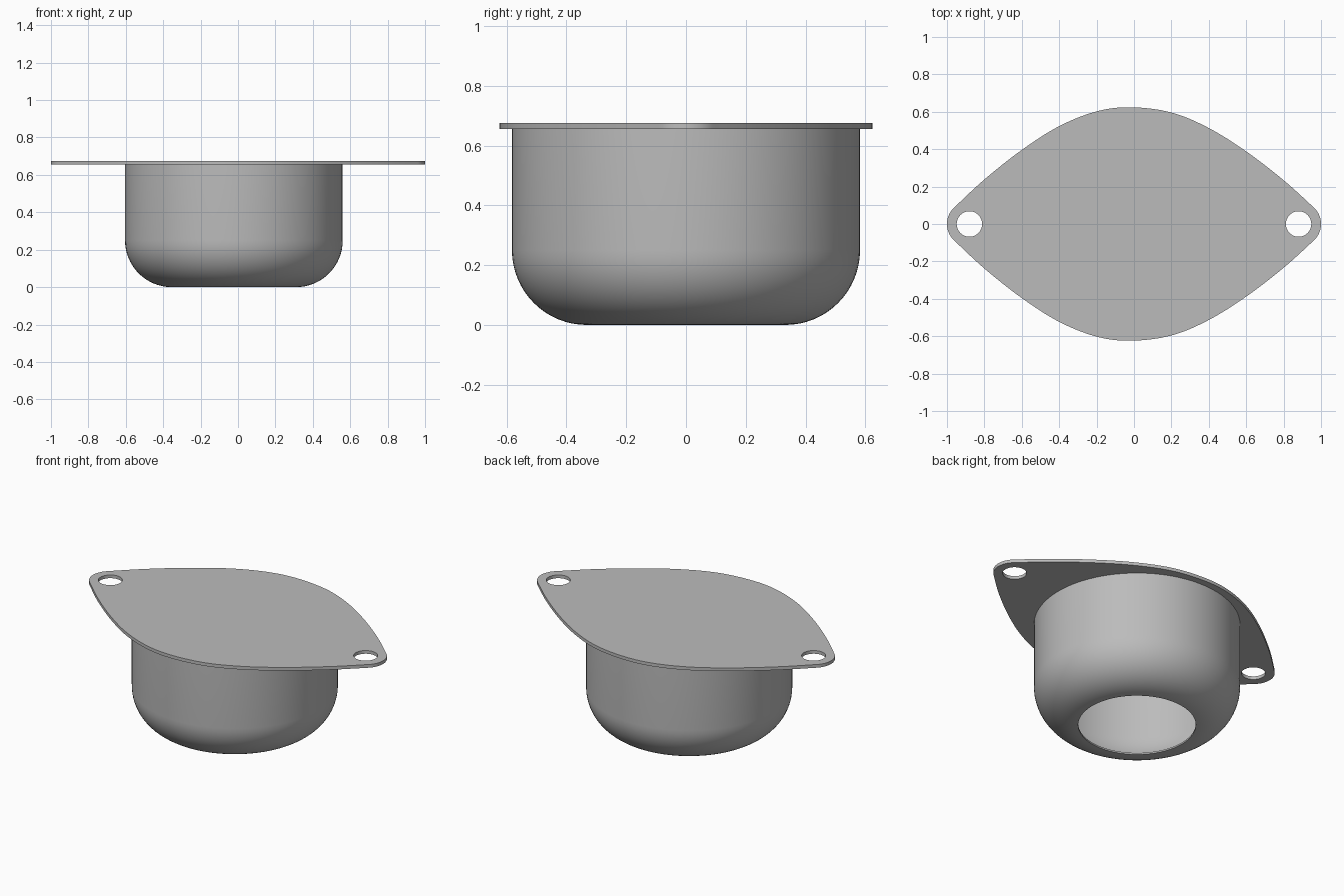
import bpy, bmesh
from math import sin, cos, pi, radians
from mathutils import Vector, Matrix

cube = bpy.data.objects.get("Cube")
if cube:
    bpy.data.objects.remove(cube, do_unlink=True)

grey = bpy.data.materials.new("plain grey")
grey.use_nodes = True
colour = (0.5, 0.5, 0.5, 1)
grey.diffuse_color = colour
grey.node_tree.nodes["Principled BSDF"].inputs["Base Color"].default_value = colour

PLATE_BOTTOM, PLATE_TOP = 0.655, 0.675
EAR_X, EAR_R, HOLE_R = 0.88, 0.12, 0.068
CUP_X, CUP_R, FILLET, WALL = -0.022, 0.582, 0.25, 0.01


def arc(cx, cy, r, start, end, steps):
    """Points along an arc, angles in degrees."""
    angles = [radians(start + (end - start) * i / steps) for i in range(steps + 1)]
    return [Vector((cx + r * cos(a), cy + r * sin(a))) for a in angles]


def smooth_path(points, steps=8):
    """Catmull-Rom path through the inner points."""
    path = []
    for a, b, c, d in zip(points, points[1:], points[2:], points[3:]):
        for i in range(steps):
            t = i / steps
            path.append(0.5 * (2 * b + (c - a) * t + (2 * a - 5 * b + 4 * c - d) * t**2
                               + (3 * b - a - 3 * c + d) * t**3))
    return path


def finish(obj):
    obj.data.materials.clear()
    obj.data.materials.append(grey)
    bpy.ops.object.select_all(action='DESELECT')
    obj.select_set(True)
    bpy.context.view_layer.objects.active = obj
    bpy.ops.object.shade_smooth_by_angle(angle=radians(30))


# Mounting plate outline: rounded ears joined by swelling flanks
right_ear = arc(EAR_X, 0, EAR_R, -49, 49, 20)
left_ear = arc(-EAR_X, 0, EAR_R, 131, 229, 20)
flank = [Vector(p) for p in ((0.8, 0.234), (0.6, 0.388), (0.4, 0.513), (0.2, 0.596),
                             (-0.015, 0.624), (-0.2, 0.602), (-0.4, 0.523),
                             (-0.6, 0.396), (-0.8, 0.238))]
back = smooth_path([right_ear[-2], right_ear[-1]] + flank + [left_ear[0], left_ear[1]])
front = [Vector((p.x, -p.y)) for p in reversed(back[1:])]
outline = right_ear[:-1] + back + left_ear + front

curve = bpy.data.curves.new("mounting_plate", 'CURVE')
curve.dimensions = '2D'
curve.fill_mode = 'BOTH'
curve.extrude = (PLATE_TOP - PLATE_BOTTOM) / 2
holes = [arc(x, 0, HOLE_R, 0, 360, 48)[:-1] for x in (-EAR_X, EAR_X)]
for loop in [outline] + holes:
    spline = curve.splines.new('POLY')
    spline.points.add(len(loop) - 1)
    for point, p in zip(spline.points, loop):
        point.co = (p.x, p.y, 0, 1)
    spline.use_cyclic_u = True

plate = bpy.data.objects.new("mounting_plate", curve)
bpy.context.collection.objects.link(plate)
plate.location.z = (PLATE_TOP + PLATE_BOTTOM) / 2
bpy.ops.object.select_all(action='DESELECT')
plate.select_set(True)
bpy.context.view_layer.objects.active = plate
bpy.ops.object.convert(target='MESH')
plate = bpy.context.view_layer.objects.active
bm = bmesh.new()
bm.from_mesh(plate.data)
bmesh.ops.remove_doubles(bm, verts=bm.verts, dist=0.0001)
bmesh.ops.recalc_face_normals(bm, faces=bm.faces)
bm.to_mesh(plate.data)
bm.free()
finish(plate)

# Thin hollow cup with a rounded foot and an open base
core = CUP_R - FILLET
outer = [Vector((CUP_R, PLATE_BOTTOM))] + arc(core, FILLET, FILLET, 0, -90, 16)
inner = arc(core, FILLET, FILLET - WALL, -90, 0, 16) + [Vector((CUP_R - WALL, PLATE_BOTTOM))]
bm = bmesh.new()
ring = [bm.verts.new((p.x, 0, p.y)) for p in outer + inner]
edges = [bm.edges.new(pair) for pair in zip(ring, ring[1:] + ring[:1])]
bmesh.ops.spin(bm, geom=ring + edges, cent=(0, 0, 0), axis=(0, 0, 1),
               angle=2 * pi, steps=96, use_merge=True)
bmesh.ops.remove_doubles(bm, verts=bm.verts, dist=0.0001)
bmesh.ops.recalc_face_normals(bm, faces=bm.faces)
bmesh.ops.transform(bm, matrix=Matrix.Translation((CUP_X, 0, 0)), verts=bm.verts)
mesh = bpy.data.meshes.new("hollow_cup")
bm.to_mesh(mesh)
bm.free()
cup = bpy.data.objects.new("hollow_cup", mesh)
bpy.context.collection.objects.link(cup)
finish(cup)
